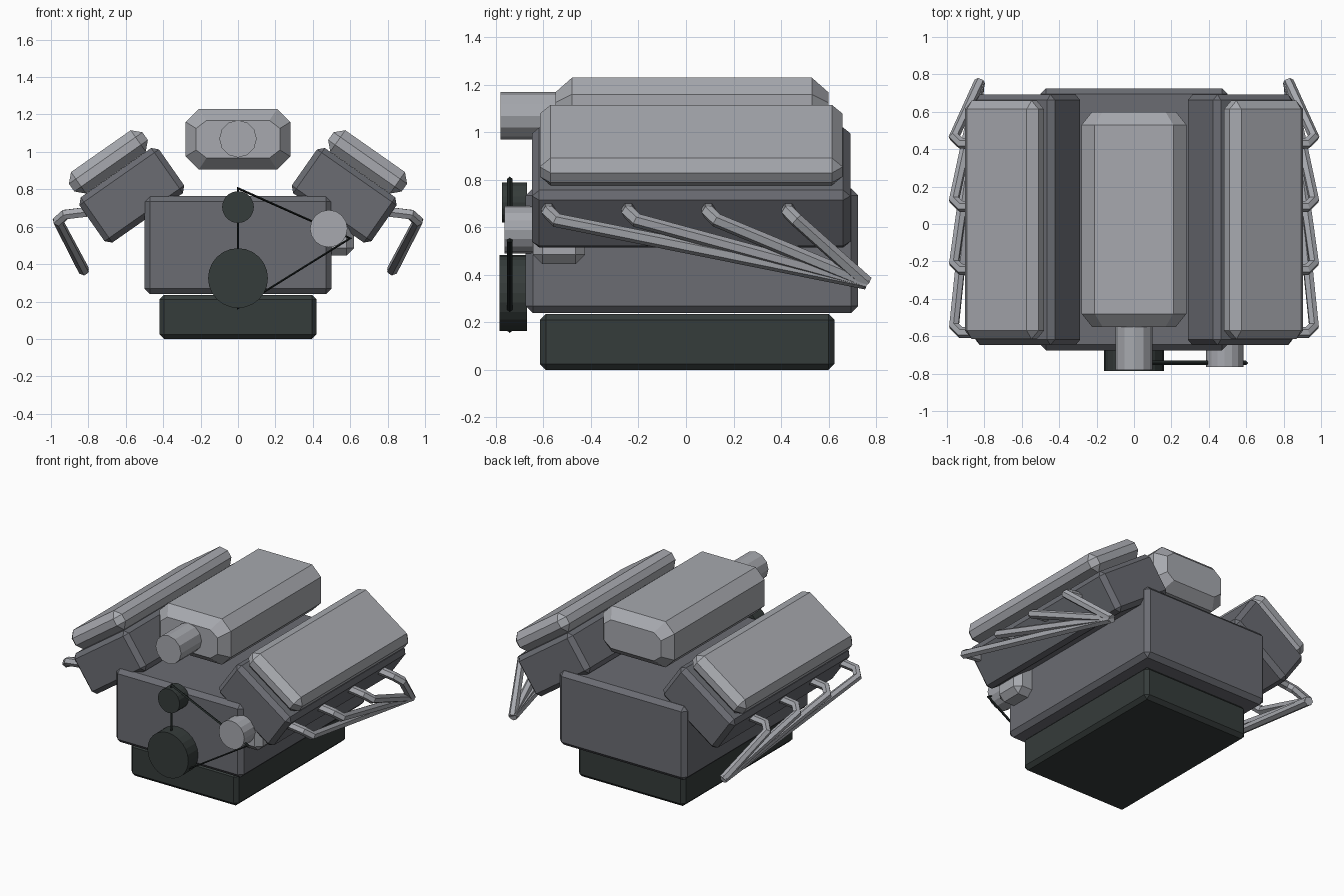
import bpy, bmesh, math
from mathutils import Matrix, Vector

if "Cube" in bpy.data.objects:
    bpy.data.objects.remove(bpy.data.objects["Cube"])


def material(name, r, g, b):
    m = bpy.data.materials.new(name)
    m.diffuse_color = (r, g, b, 1)
    m.use_nodes = True
    m.node_tree.nodes["Principled BSDF"].inputs["Base Color"].default_value = m.diffuse_color
    return m


IRON = material("cast iron grey", 0.145, 0.150, 0.170)
ALLOY = material("light alloy", 0.385, 0.395, 0.425)
DARK = material("dark painted steel", 0.036, 0.045, 0.043)
RUBBER = material("black rubber", 0.014, 0.019, 0.018)


def finish(name, bm, mat):
    bmesh.ops.recalc_face_normals(bm, faces=bm.faces[:])
    me = bpy.data.meshes.new(name)
    bm.to_mesh(me)
    bm.free()
    me.materials.append(mat)
    ob = bpy.data.objects.new(name, me)
    bpy.context.collection.objects.link(ob)
    return ob


def box(name, centre, size, bevel, mat, tilt=0.0):
    """Chamfered box, tilted about the y axis."""
    bm = bmesh.new()
    bmesh.ops.create_cube(bm, size=1, matrix=Matrix.Diagonal((*size, 1)))
    bmesh.ops.bevel(bm, geom=bm.edges[:], offset=bevel, segments=1, affect='EDGES')
    bm.transform(Matrix.Translation(centre) @ Matrix.Rotation(tilt, 4, 'Y'))
    return finish(name, bm, mat)


def disc(name, x, z, y0, y1, radius, sides, mat):
    """Cylinder lying along y."""
    bm = bmesh.new()
    bmesh.ops.create_cone(bm, cap_ends=True, segments=sides, radius1=radius,
                          radius2=radius, depth=y1 - y0)
    bm.transform(Matrix.Translation((x, (y0 + y1) / 2, z)) @ Matrix.Rotation(math.pi / 2, 4, 'X'))
    return finish(name, bm, mat)


def tube(name, points, radius, resolution, mat, closed=False):
    cu = bpy.data.curves.new(name, 'CURVE')
    cu.dimensions = '3D'
    cu.bevel_depth = radius
    cu.bevel_resolution = resolution
    cu.use_fill_caps = True
    sp = cu.splines.new('POLY')
    sp.points.add(len(points) - 1)
    for p, co in zip(sp.points, points):
        p.co = (*co, 1)
    sp.use_cyclic_u = closed
    sp.use_smooth = False
    cu.materials.append(mat)
    ob = bpy.data.objects.new(name, cu)
    bpy.context.collection.objects.link(ob)
    return ob


# Oil pan and block
box("oil_pan", (0, 0.005, 0.118), (0.84, 1.24, 0.236), 0.025, DARK)
box("engine_block", (0, 0.025, 0.502), (1.0, 1.40, 0.525), 0.03, IRON)

# Cylinder banks: head, valve cover and exhaust header on each side
TILT = math.radians(35)
for side, s in (("right", 1), ("left", -1)):
    normal = Vector((s * math.sin(TILT), 0, math.cos(TILT)))
    head = Vector((s * 0.568, 0.022, 0.768))
    box(side + "_cylinder_head", head, (0.52, 1.34, 0.295), 0.03, IRON, s * TILT)
    box(side + "_valve_cover", head + normal * 0.218, (0.48, 1.275, 0.14), 0.045, ALLOY, s * TILT)
    for i in range(4):
        y = -0.58 + i * 0.337
        path = [(s * 0.76, y, 0.685), (s * 0.925, y, 0.665),
                (s * 0.962, y + 0.035, 0.63), (s * 0.825, 0.76, 0.368)]
        tube(f"{side}_exhaust_pipe_{i + 1}", path, 0.03, 1, ALLOY)

# Intake plenum: octagonal section with chamfered ends
bm = bmesh.new()
rings = []
for y, sx, sz in ((-0.55, 0.80, 0.62), (-0.48, 1, 1), (0.53, 1, 1), (0.60, 0.80, 0.62)):
    corner = [(0.28, 0.0925), (0.21, 0.1625)]
    pts = corner + [(-x, z) for x, z in corner[::-1]]
    pts += [(-x, -z) for x, z in pts]
    rings.append([bm.verts.new((x * sx, y, 1.068 + z * sz)) for x, z in pts])
for a, b in zip(rings, rings[1:]):
    for i in range(8):
        j = (i + 1) % 8
        bm.faces.new((a[i], a[j], b[j], b[i]))
bm.faces.new(rings[0])
bm.faces.new(rings[-1])
finish("intake_plenum", bm, ALLOY)
disc("intake_throat", 0, 1.07, -0.78, -0.50, 0.10, 12, ALLOY)

# Pulleys, alternator and drive belt
disc("crank_pulley", 0, 0.325, -0.785, -0.67, 0.16, 24, DARK)
disc("water_pump_pulley", 0, 0.705, -0.775, -0.67, 0.085, 20, DARK)
disc("alternator_pulley", 0.485, 0.59, -0.765, -0.64, 0.10, 16, ALLOY)
box("alternator_body", (0.50, -0.535, 0.573), (0.24, 0.22, 0.255), 0.04, ALLOY)
tube("drive_belt", [(0, -0.742, 0.165), (0.60, -0.742, 0.538), (0, -0.742, 0.805)],
     0.011, 0, RUBBER, closed=True)
